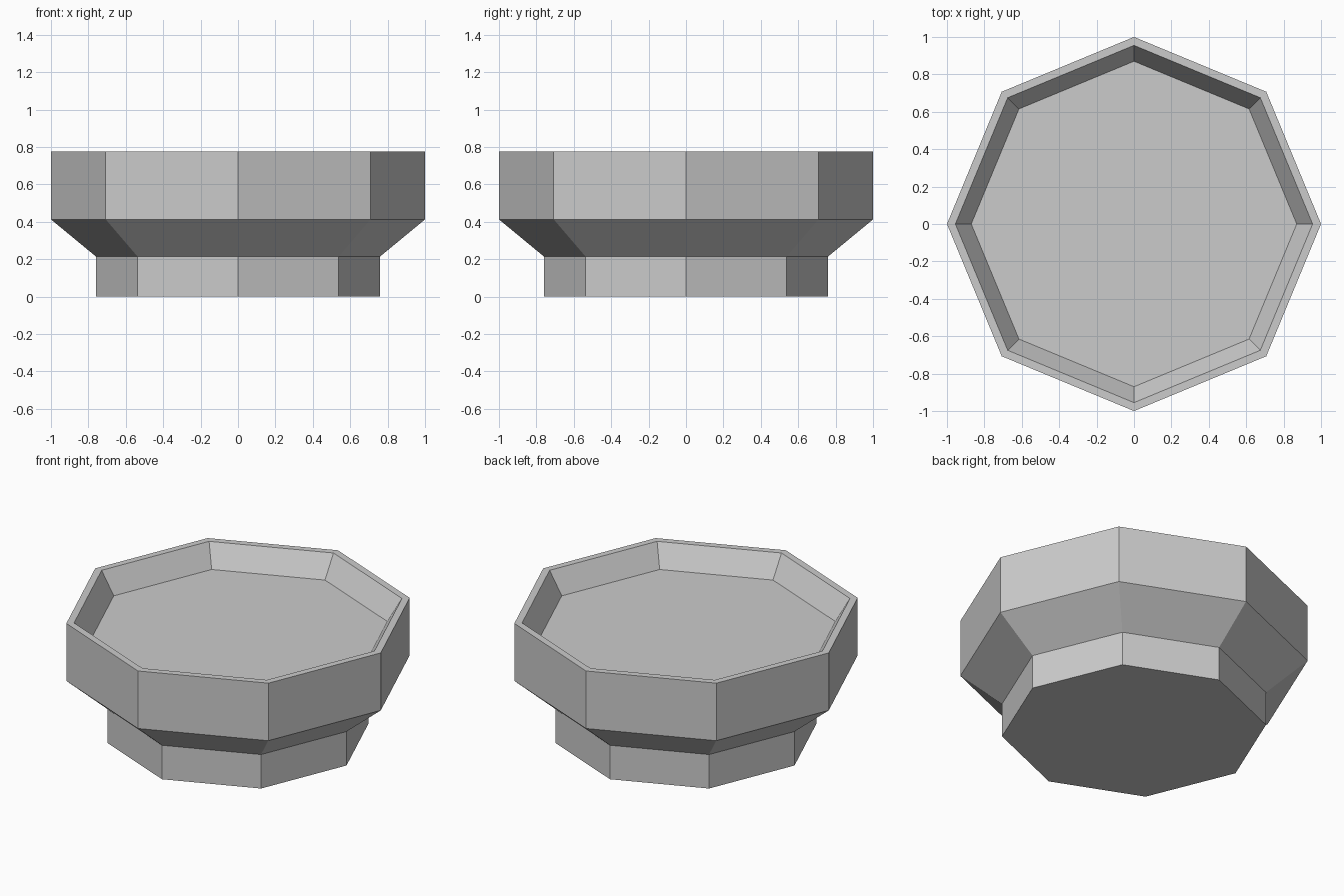
import bpy
import bmesh
from math import cos, sin, tau

SIDES = 8

cube = bpy.data.objects.get("Cube")
if cube:
    bpy.data.objects.remove(cube, do_unlink=True)

# Plain stone grey for the whole basin
stone = bpy.data.materials.new("stone_grey")
stone.use_nodes = True
colour = (0.6, 0.6, 0.6, 1.0)
stone.diffuse_color = colour
bsdf = stone.node_tree.nodes["Principled BSDF"]
bsdf.inputs["Base Color"].default_value = colour


def lathe(name, profile):
    """Closed faceted solid from (radius, height) rings, underside to floor."""
    bm = bmesh.new()
    rings = []
    for radius, height in profile:
        angles = [tau * i / SIDES for i in range(SIDES)]
        rings.append([bm.verts.new((radius * cos(a), radius * sin(a), height))
                      for a in angles])
    for low, high in zip(rings, rings[1:]):
        for i in range(SIDES):
            j = (i + 1) % SIDES
            bm.faces.new((low[i], low[j], high[j], high[i]))
    bm.faces.new(rings[0][::-1])
    bm.faces.new(rings[-1])
    bmesh.ops.recalc_face_normals(bm, faces=bm.faces)
    mesh = bpy.data.meshes.new(name)
    bm.to_mesh(mesh)
    bm.free()
    mesh.materials.append(stone)
    obj = bpy.data.objects.new(name, mesh)
    bpy.context.collection.objects.link(obj)
    return obj


# Foot, flared underside, upright wall, rim, sloping inner wall and floor
lathe("octagonal_basin", [
    (0.76, 0.0),
    (0.76, 0.215),
    (1.0, 0.413),
    (1.0, 0.777),
    (0.955, 0.777),
    (0.87, 0.638),
])
